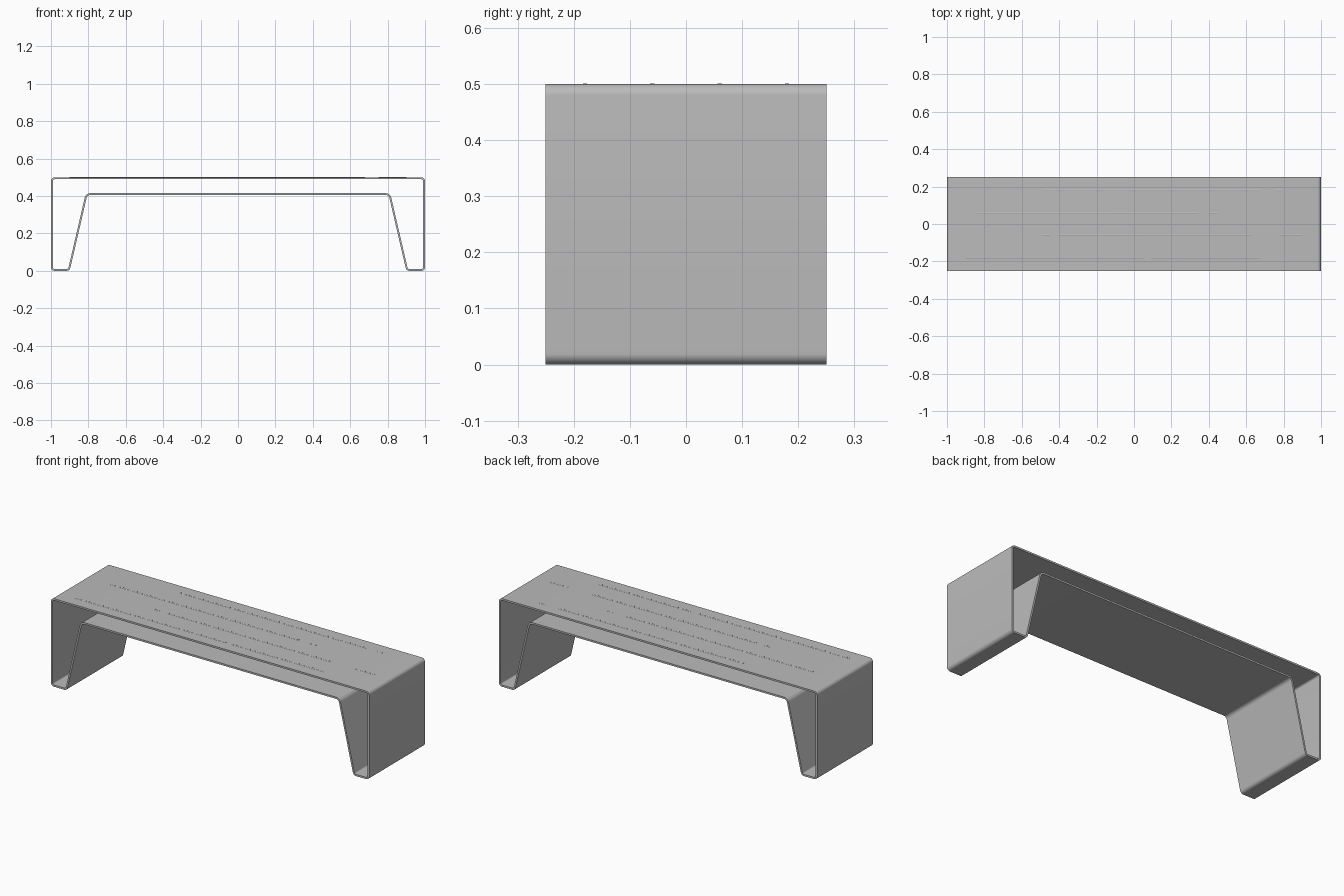
import bpy, bmesh
from math import pi, sin, cos, radians
from mathutils import Vector

if "Cube" in bpy.data.objects:
    bpy.data.objects.remove(bpy.data.objects["Cube"])

DEPTH, THICK, RADIUS, STEPS = 0.5, 0.01, 0.02, 8

metal = bpy.data.materials.new("satin grey")
metal.use_nodes = True
grey = (0.5, 0.5, 0.5, 1)
metal.diffuse_color = grey
metal.node_tree.nodes["Principled BSDF"].inputs["Base Color"].default_value = grey


def finish(name, bm):
    bmesh.ops.recalc_face_normals(bm, faces=bm.faces)
    mesh = bpy.data.meshes.new(name)
    bm.to_mesh(mesh)
    bm.free()
    mesh.materials.append(metal)
    obj = bpy.data.objects.new(name, mesh)
    bpy.context.collection.objects.link(obj)
    bpy.ops.object.select_all(action='DESELECT')
    obj.select_set(True)
    bpy.context.view_layer.objects.active = obj
    bpy.ops.object.shade_smooth_by_angle(angle=radians(35))
    return obj


def rounded_sheet(corners):
    """Outer and inner outlines of a bent sheet, from counter-clockwise corners."""
    outer, inner = [], []
    for i, p in enumerate(corners):
        a = (corners[i - 1] - p).normalized()
        b = (corners[(i + 1) % len(corners)] - p).normalized()
        turn = a.y * b.x - a.x * b.y          # positive on convex corners
        side = 1 if turn > 0 else -1
        half = a.angle(b) / 2
        centre = p + (a + b).normalized() * RADIUS / sin(half)
        tangent = RADIUS * cos(half) / sin(half)
        start = (p + a * tangent - centre).normalized()
        end = (p + b * tangent - centre).normalized()
        for k in range(STEPS + 1):
            f = k / STEPS
            sweep = pi - 2 * half
            d = (start * sin((1 - f) * sweep) + end * sin(f * sweep)) / sin(sweep) \
                if abs(sin(sweep)) > 1e-6 else start
            outer.append(centre + d * RADIUS)
            inner.append(centre + d * (RADIUS - side * THICK))
    return outer, inner


# Bench body: one bent sheet, open at front and back
left_half = [(1.0, 0.5), (-1.0, 0.5), (-1.0, 0.0), (-0.9, 0.0),
             (-0.806, 0.405), (0.806, 0.405), (0.9, 0.0), (1.0, 0.0)]
outer, inner = rounded_sheet([Vector(c) for c in left_half])
bm = bmesh.new()
rings = [[bm.verts.new((p.x, y, p.y)) for p in line]
         for line, y in ((outer, -DEPTH / 2), (outer, DEPTH / 2),
                         (inner, DEPTH / 2), (inner, -DEPTH / 2))]
for r in range(4):
    one, two = rings[r], rings[(r + 1) % 4]
    for i in range(len(one)):
        j = (i + 1) % len(one)
        bm.faces.new((one[i], one[j], two[j], two[i]))
finish("bench_body", bm)


# Low raised ribs along the seat, in broken rows
def rib_row(name, y, spans, width=0.009, height=0.0015):
    bm = bmesh.new()
    for x0, x1 in spans:
        ends = [[bm.verts.new((x, y + cos(pi * k / 6) * width / 2,
                               0.4998 + sin(pi * k / 6) * height))
                 for k in range(7)] for x in (x0, x1)]
        for k in range(7):
            j = (k + 1) % 7
            bm.faces.new((ends[0][k], ends[0][j], ends[1][j], ends[1][k]))
        for end in ends:
            bm.faces.new(end)
    finish(name, bm)


rib_row("seat_rib_front", -0.18, [(-0.9, 0.05), (0.09, 0.67)])
rib_row("seat_rib_mid_front", -0.06, [(-0.49, -0.45), (-0.4, 0.63), (0.78, 0.9)])
rib_row("seat_rib_mid_back", 0.06, [(-0.84, 0.34), (0.41, 0.45)])
rib_row("seat_rib_back", 0.18, [(-0.49, 0.68), (0.75, 0.79)])
